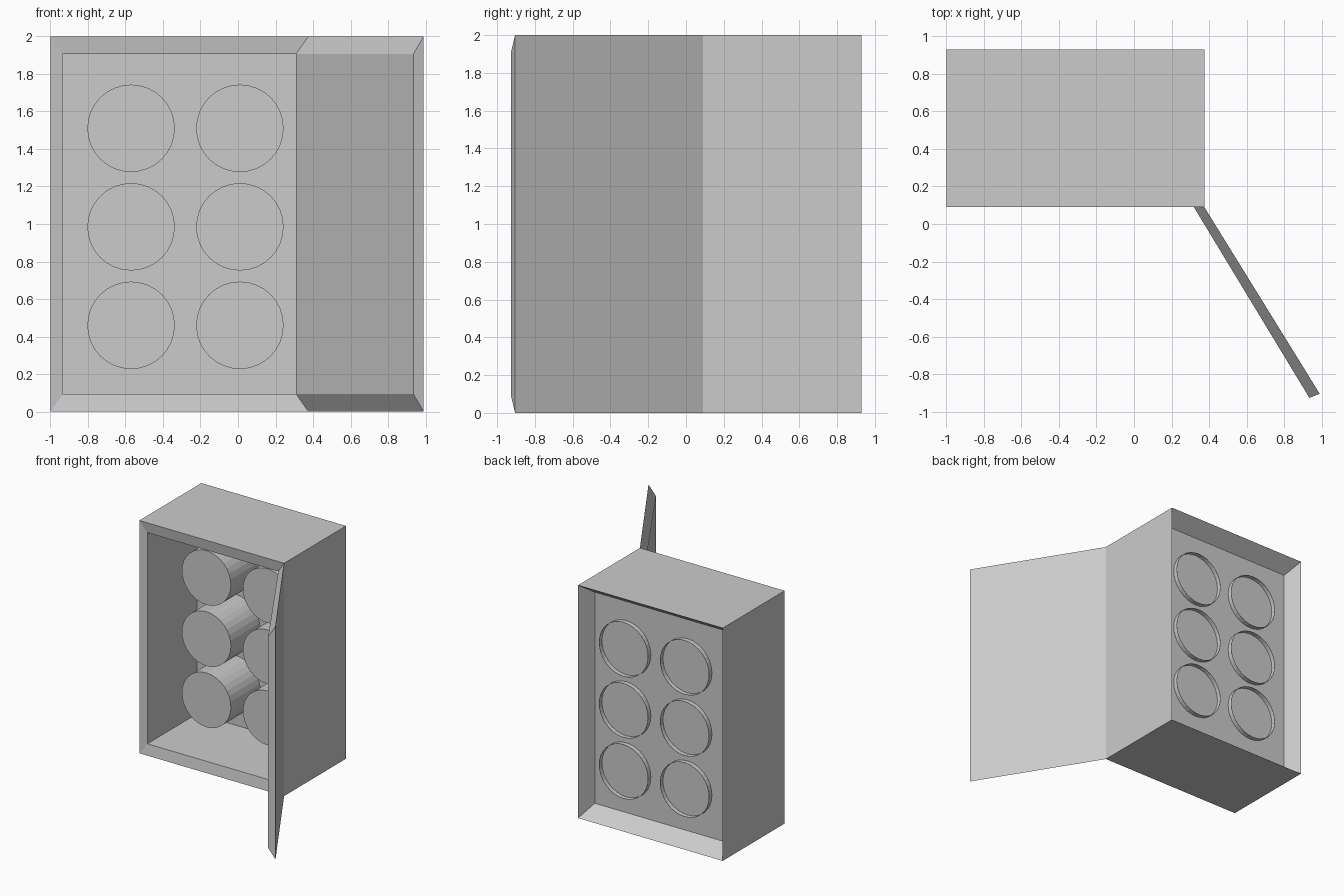
import bpy, bmesh, math
from mathutils import Vector, Matrix

cube = bpy.data.objects.get("Cube")
if cube:
    bpy.data.objects.remove(cube, do_unlink=True)

grey = bpy.data.materials.new("plain grey")
grey.use_nodes = True
GREY = (0.6, 0.6, 0.6, 1)
grey.diffuse_color = GREY
grey.node_tree.nodes["Principled BSDF"].inputs["Base Color"].default_value = GREY


def finish(bm, name):
    bmesh.ops.recalc_face_normals(bm, faces=bm.faces)
    mesh = bpy.data.meshes.new(name)
    bm.to_mesh(mesh)
    bm.free()
    mesh.materials.append(grey)
    obj = bpy.data.objects.new(name, mesh)
    bpy.context.collection.objects.link(obj)
    return obj


def bridge(bm, a, b):
    for i in range(len(a)):
        j = (i + 1) % len(a)
        bm.faces.new((a[i], a[j], b[j], b[i]))


X0, X1, Y0, Y1 = -1.0, 0.375, 0.09, 0.93
IN_X, IN_Z = 0.065, 0.093
RIM_Y, PLATE_FRONT, PLATE_BACK = 0.105, 0.78, 0.795


def frame(bm, y, inner):
    dx, dz = (IN_X, IN_Z) if inner else (0, 0)
    corners = ((X0 + dx, dz), (X1 - dx, dz), (X1 - dx, 2 - dz), (X0 + dx, 2 - dz))
    return [bm.verts.new((x, y, z)) for x, z in corners]


# Cabinet: outer walls, sloped rim, inner walls, plate and splayed back recess
bm = bmesh.new()
back_plate = frame(bm, PLATE_BACK, True)
back_edge = frame(bm, Y1, False)
front_edge = frame(bm, Y0, False)
rim = frame(bm, RIM_Y, True)
front_plate = frame(bm, PLATE_FRONT, True)
rings = [back_plate, back_edge, front_edge, rim, front_plate]
for a, b in zip(rings, rings[1:]):
    bridge(bm, a, b)
bm.faces.new(back_plate)
bm.faces.new(front_plate)
finish(bm, "cabinet")

# Open door: wide outer panel tapering to a smaller inner panel
bm = bmesh.new()
outer = [bm.verts.new(p) for p in
         ((X1, Y0, 0), (0.99, -0.905, 0), (0.99, -0.905, 2), (X1, Y0, 2))]
hinge, tip = (X1 - IN_X, RIM_Y), (0.935, -0.927)
inner = [bm.verts.new((*p, z)) for p, z in
         ((hinge, IN_Z), (tip, IN_Z), (tip, 2 - IN_Z), (hinge, 2 - IN_Z))]
bridge(bm, outer, inner)
bm.faces.new(outer)
bm.faces.new(inner)
finish(bm, "door")


# Six drums on the plate, each with a thin open lip behind it
def ring(bm, radius, y, sides=32):
    return [bm.verts.new((radius * math.cos(t), y, radius * math.sin(t)))
            for t in (2 * math.pi * i / sides for i in range(sides))]


R = 0.233
LIP = PLATE_BACK + 0.04
for row in range(3):
    for col, side in enumerate(("right", "left")):
        bm = bmesh.new()
        profile = [(R, 0.385), (R, LIP), (R - 0.002, LIP), (R - 0.002, PLATE_BACK + 0.002)]
        loops = [ring(bm, r, y) for r, y in profile]
        for a, b in zip(loops, loops[1:]):
            bridge(bm, a, b)
        bm.faces.new(loops[0])
        bm.faces.new(loops[-1])
        drum = finish(bm, f"drum_{side}_{row + 1}")
        drum.location = (-0.57 + 0.58 * col, 0, 0.46 + 0.525 * row)
